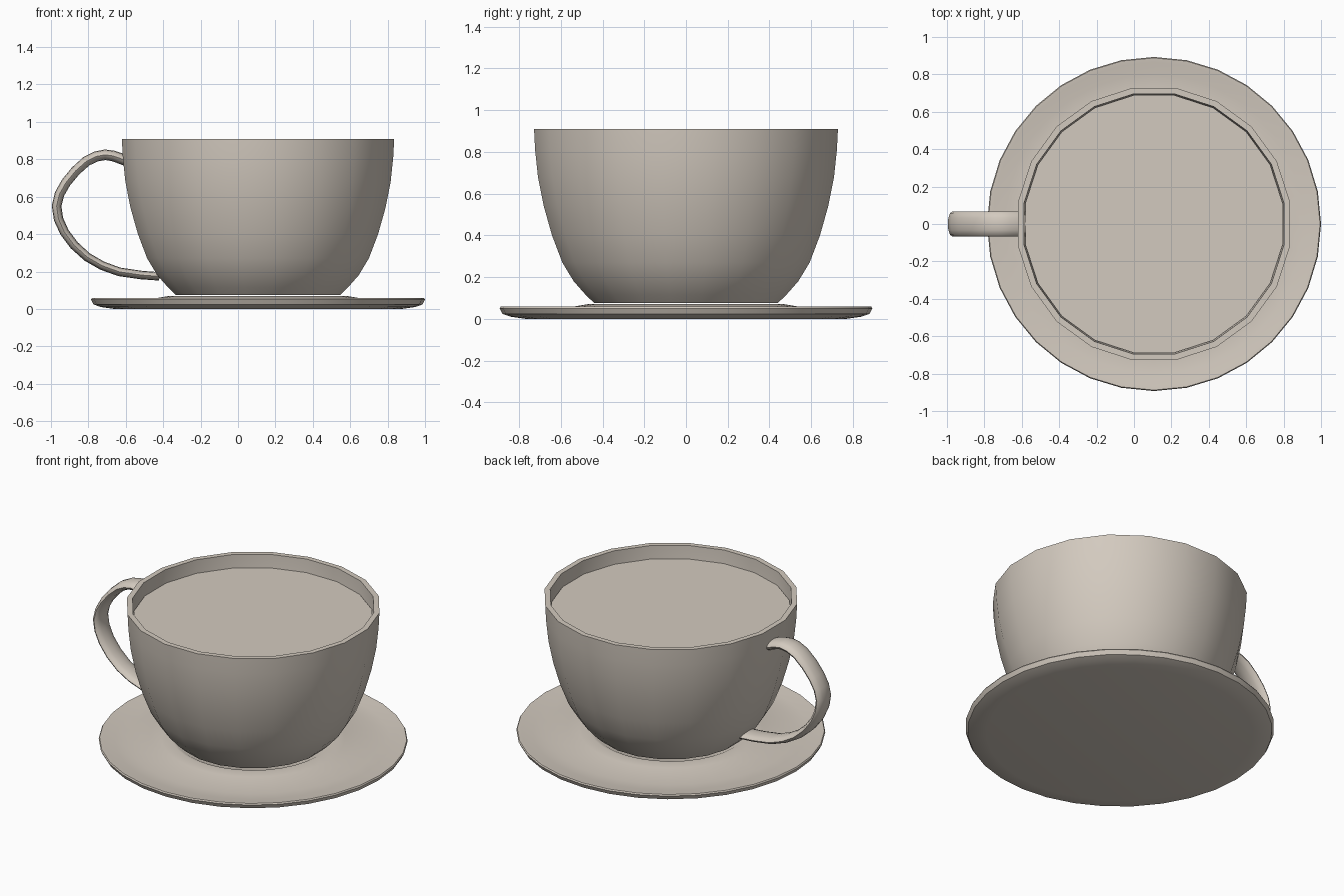
import bpy, bmesh, math
from mathutils import Vector

cube = bpy.data.objects.get("Cube")
if cube:
    bpy.data.objects.remove(cube, do_unlink=True)

CENTRE_X = 0.107

# One warm stoneware colour for everything
clay = bpy.data.materials.new("warm_grey_clay")
clay.use_nodes = True
COLOUR = (0.65, 0.59, 0.52, 1)
clay.diffuse_color = COLOUR
bsdf = next(n for n in clay.node_tree.nodes if n.type == 'BSDF_PRINCIPLED')
bsdf.inputs["Base Color"].default_value = COLOUR
bsdf.inputs["Roughness"].default_value = 0.6


def finish(name, bm, x=0.0):
    bmesh.ops.remove_doubles(bm, verts=bm.verts, dist=1e-5)
    bmesh.ops.recalc_face_normals(bm, faces=bm.faces)
    mesh = bpy.data.meshes.new(name)
    bm.to_mesh(mesh)
    bm.free()
    mesh.materials.append(clay)
    obj = bpy.data.objects.new(name, mesh)
    obj.location.x = x
    bpy.context.collection.objects.link(obj)
    bpy.ops.object.select_all(action='DESELECT')
    obj.select_set(True)
    bpy.context.view_layer.objects.active = obj
    bpy.ops.object.shade_smooth_by_angle(angle=math.radians(40))
    return obj


def skin(bm, rings, cap=False):
    """Join successive closed rings of points with quads."""
    rows = [[bm.verts.new(p) for p in ring] for ring in rings]
    n = len(rows[0])
    for a, b in zip(rows, rows[1:]):
        for i in range(n):
            j = (i + 1) % n
            bm.faces.new((a[i], a[j], b[j], b[i]))
    if cap:
        bm.faces.new(rows[0])
        bm.faces.new(rows[-1])


def ring(radius, z, sides, phase):
    return [(radius * math.cos(math.tau * (i + phase) / sides),
             radius * math.sin(math.tau * (i + phase) / sides), z)
            for i in range(sides)]


def lathe(name, profile, sides, phase=0.0):
    bm = bmesh.new()
    skin(bm, [ring(r, z, sides, phase) for r, z in profile])
    return finish(name, bm, CENTRE_X)


# Saucer: flat base, turned-up rim, shallow dish and a raised seat for the cup
lathe("saucer", [
    (0, 0), (0.77, 0), (0.84, 0.01), (0.88, 0.024), (0.893, 0.05),
    (0.888, 0.058), (0.865, 0.056), (0.80, 0.044), (0.72, 0.042),
    (0.60, 0.048), (0.53, 0.06), (0.47, 0.07), (0.45, 0.066),
    (0.43, 0.055), (0, 0.055)], 32)

# Cup: rounded bowl with a flat lip and hollow inside
lathe("cup", [
    (0, 0.075), (0.445, 0.075), (0.487, 0.115), (0.545, 0.18),
    (0.60, 0.27), (0.65, 0.40), (0.69, 0.54), (0.718, 0.68),
    (0.732, 0.81), (0.737, 0.908), (0.704, 0.908), (0.70, 0.81),
    (0.68, 0.66), (0.61, 0.40), (0.49, 0.18), (0, 0.12)], 20, 0.5)

# Drink surface a little below the lip
bm = bmesh.new()
bm.faces.new([bm.verts.new(p) for p in ring(0.697, 0.825, 20, 0.5)])
finish("drink_surface", bm, CENTRE_X)

# Handle: flattened oval section swept along a curved path
path = [Vector((x, 0, z)) for x, z in (
    (-0.58, 0.785), (-0.63, 0.805), (-0.71, 0.824), (-0.81, 0.79),
    (-0.92, 0.675), (-0.97, 0.55), (-0.928, 0.41), (-0.807, 0.278),
    (-0.634, 0.198), (-0.42, 0.174))]
smooth = []
for i in range(len(path) - 1):
    before, after = path[max(i - 1, 0)], path[min(i + 2, len(path) - 1)]
    smooth += [path[i], (9 * (path[i] + path[i + 1]) - before - after) / 16]
smooth.append(path[-1])

rings = []
for i, p in enumerate(smooth):
    tangent = (smooth[min(i + 1, len(smooth) - 1)] - smooth[max(i - 1, 0)]).normalized()
    across = Vector((tangent.z, 0, -tangent.x))
    thick = 0.03 - 0.008 * i / len(smooth)
    rings.append([p + across * thick * math.cos(math.tau * k / 12)
                  + Vector((0, 0.067 * math.sin(math.tau * k / 12), 0))
                  for k in range(12)])
bm = bmesh.new()
skin(bm, rings, cap=True)
finish("handle", bm)
